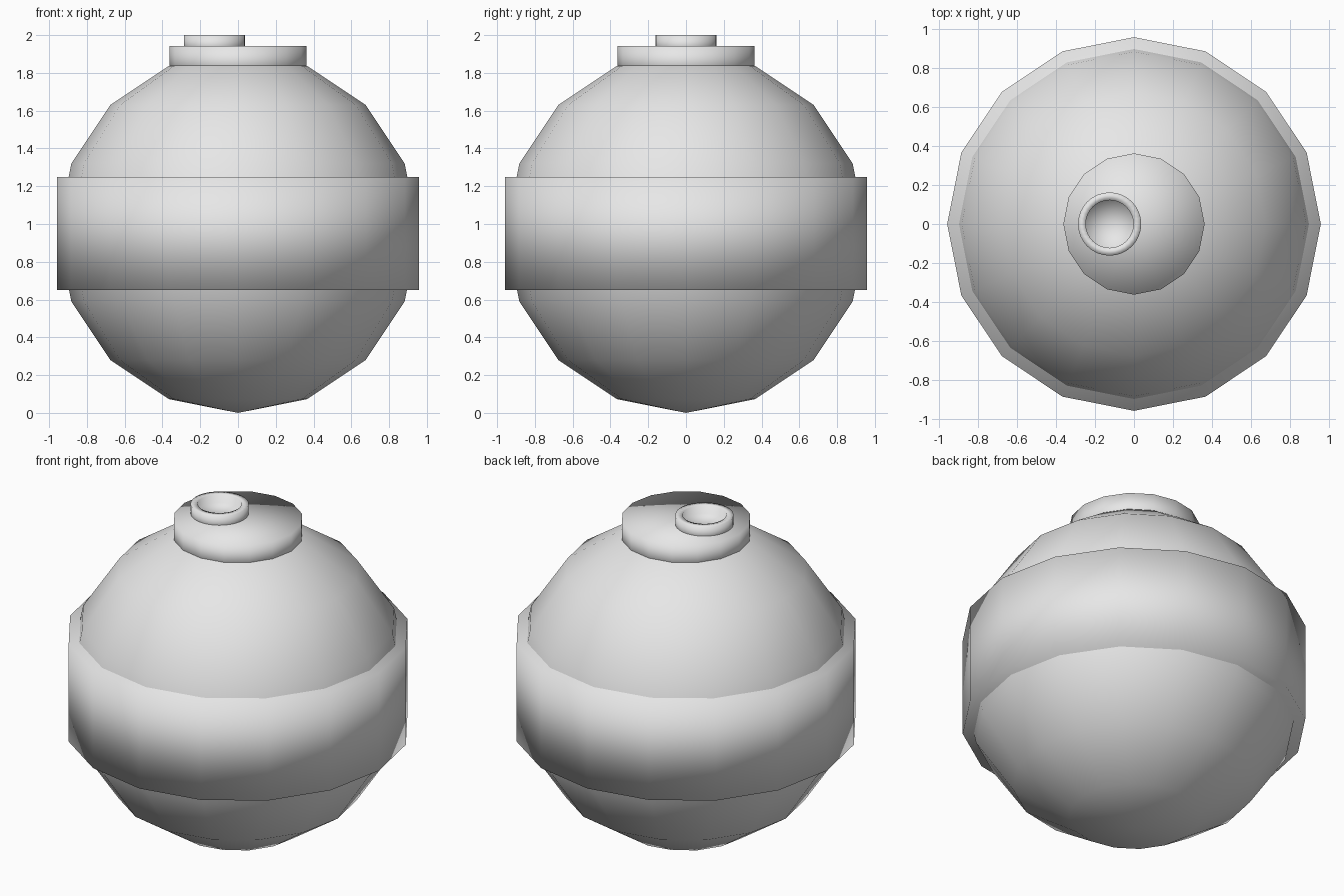
import bpy, bmesh
from math import cos, sin, tau

if "Cube" in bpy.data.objects:
    bpy.data.objects.remove(bpy.data.objects["Cube"], do_unlink=True)

GREY = (0.8, 0.8, 0.8, 1)
grey = bpy.data.materials.new("plain grey")
grey.use_nodes = True
grey.diffuse_color = GREY
grey.node_tree.nodes["Principled BSDF"].inputs["Base Color"].default_value = GREY


def finish(name, bm, location):
    """Turn a bmesh into a smooth shaded grey object."""
    bmesh.ops.recalc_face_normals(bm, faces=bm.faces)
    for face in bm.faces:
        face.smooth = True
    mesh = bpy.data.meshes.new(name)
    bm.to_mesh(mesh)
    bm.free()
    mesh.materials.append(grey)
    obj = bpy.data.objects.new(name, mesh)
    obj.location = location
    bpy.context.collection.objects.link(obj)
    return obj


def turned(name, profile, sides, location=(0, 0, 0)):
    """Spin a (radius, height) profile about z; radius 0 closes to a point."""
    bm = bmesh.new()
    rings = []
    for r, z in profile:
        count = sides if r else 1
        rings.append([bm.verts.new((r * cos(tau * i / sides), r * sin(tau * i / sides), z))
                      for i in range(count)])
    for low, high in zip(rings, rings[1:]):
        for i in range(sides):
            j = (i + 1) % sides
            corners = [low[i % len(low)], low[j % len(low)],
                       high[j % len(high)], high[i % len(high)]]
            bm.faces.new(list(dict.fromkeys(corners)))
    return finish(name, bm, location)


def drum(name, radius, bottom, top):
    return turned(name, [(0, bottom), (radius, bottom), (radius, top), (0, top)], 16)


# Round body
R = 0.955
body = bmesh.new()
bmesh.ops.create_uvsphere(body, u_segments=16, v_segments=8, radius=R)
finish("round_body", body, (0, 0, R))

# Wide belt and neck
drum("belt", 0.957, 0.65, 1.25)
drum("neck", 0.362, 1.78, 1.943)

# Off-centre hollow spout
turned("spout", [(0, 1.90), (0.162, 1.90), (0.162, 2.0), (0.122, 2.0),
                 (0.122, 1.95), (0, 1.95)], 32, (-0.125, 0, 0))
